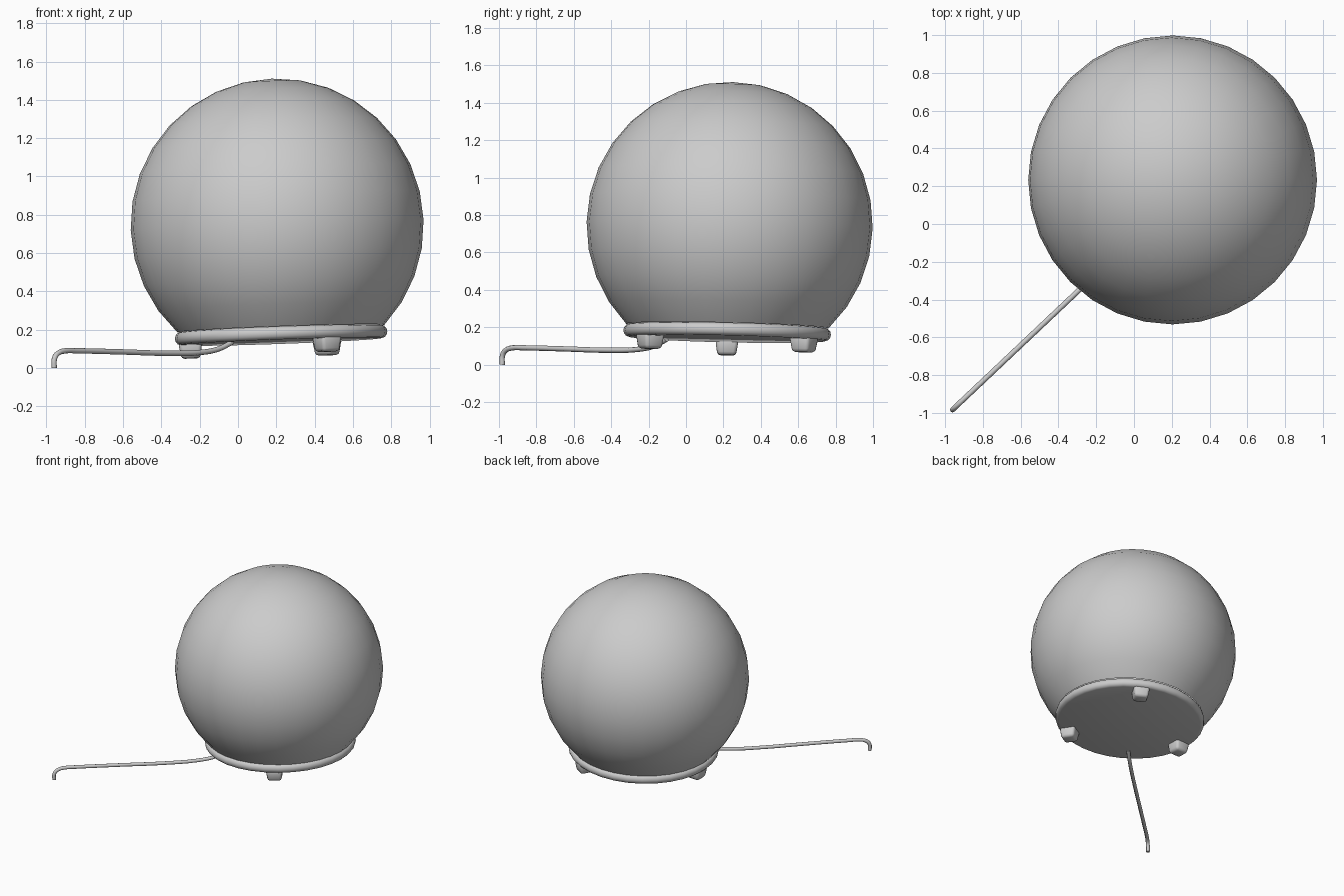
import bpy, bmesh
from math import sin, cos, pi, radians
from mathutils import Matrix, Vector

if "Cube" in bpy.data.objects:
    bpy.data.objects.remove(bpy.data.objects["Cube"], do_unlink=True)

grey = bpy.data.materials.new("light_grey")
grey.use_nodes = True
COLOUR = (0.6, 0.6, 0.6, 1)
grey.diffuse_color = COLOUR
grey.node_tree.nodes["Principled BSDF"].inputs["Base Color"].default_value = COLOUR

# The lamp leans slightly: local frame with its origin at the base plate
up = Vector((-0.036, 0.023, 1))
LEAN = Matrix.Translation((0.225, 0.22, 0.172)) @ Vector((0, 0, 1)).rotation_difference(up).to_matrix().to_4x4()


def finish(name, bm, matrix, angle=40):
    bmesh.ops.recalc_face_normals(bm, faces=bm.faces)
    mesh = bpy.data.meshes.new(name)
    bm.to_mesh(mesh)
    bm.free()
    mesh.transform(matrix)
    mesh.materials.append(grey)
    ob = bpy.data.objects.new(name, mesh)
    bpy.context.collection.objects.link(ob)
    bpy.ops.object.select_all(action="DESELECT")
    ob.select_set(True)
    bpy.context.view_layer.objects.active = ob
    bpy.ops.object.shade_smooth_by_angle(angle=radians(angle))
    return ob


def lathe(name, profile, segments=32):
    """Spin a list of (radius, height) points about the leaning axis."""
    bm = bmesh.new()
    verts = [bm.verts.new((r, 0, z)) for r, z in profile]
    edges = [bm.edges.new(pair) for pair in zip(verts, verts[1:])]
    bmesh.ops.spin(bm, geom=verts + edges, cent=(0, 0, 0), axis=(0, 0, 1),
                   angle=2 * pi, steps=segments)
    bmesh.ops.remove_doubles(bm, verts=bm.verts, dist=0.0005)
    return finish(name, bm, LEAN)


# Globe shade, open where it meets the base
R = 0.765
globe = [(R * sin(i * pi / 16), 0.575 + R * cos(i * pi / 16)) for i in range(13)]
lathe("globe_shade", globe)

# Base plate with a rounded rim
rim = [(0.525 + 0.03 * cos(a), 0.034 * sin(a))
       for a in (pi / 2 - i * pi / 6 for i in range(7))]
lathe("base_plate", [(0, 0.034)] + rim + [(0, -0.034)])

# Three tapered square feet with rounded edges
for i, name in enumerate(("front_foot", "back_foot", "right_foot")):
    bm = bmesh.new()
    bmesh.ops.create_cube(bm, size=1)
    for v in bm.verts:
        half = 0.062 if v.co.z > 0 else 0.05
        v.co = Vector((2 * half * v.co.x, 2 * half * v.co.y, -0.105 if v.co.z < 0 else -0.02))
    bmesh.ops.bevel(bm, geom=bm.edges[:], offset=0.018, segments=2, profile=0.5, affect="EDGES")
    turn = Matrix.Rotation((-pi / 3, pi / 3, pi)[i], 4, "Z")
    finish(name, bm, LEAN @ turn @ Matrix.Translation((0.475, 0, 0)), 60)

# Power cord running diagonally out from under the base: (x, z) points
cord_path = [(-0.03, 0.135), (-0.10, 0.1), (-0.19, 0.082), (-0.36, 0.077), (-0.6, 0.084),
             (-0.84, 0.09), (-0.9, 0.09), (-0.94, 0.077), (-0.958, 0.05), (-0.96, 0)]
curve = bpy.data.curves.new("cord_path", "CURVE")
curve.dimensions = "3D"
curve.bevel_depth = 0.014
curve.bevel_resolution = 2
curve.use_fill_caps = True
curve.resolution_u = 4
spline = curve.splines.new("BEZIER")
spline.bezier_points.add(len(cord_path) - 1)
for point, (x, z) in zip(spline.bezier_points, cord_path):
    point.co = (x, -0.34 + 0.945 * (x + 0.28), z)
    point.handle_left_type = point.handle_right_type = "AUTO"
helper = bpy.data.objects.new("cord_helper", curve)
bpy.context.collection.objects.link(helper)
bpy.context.view_layer.update()
evaluated = helper.evaluated_get(bpy.context.evaluated_depsgraph_get())
cord_bm = bmesh.new()
cord_bm.from_mesh(evaluated.to_mesh())
bpy.data.objects.remove(helper, do_unlink=True)
finish("power_cord", cord_bm, Matrix.Identity(4), 50)
